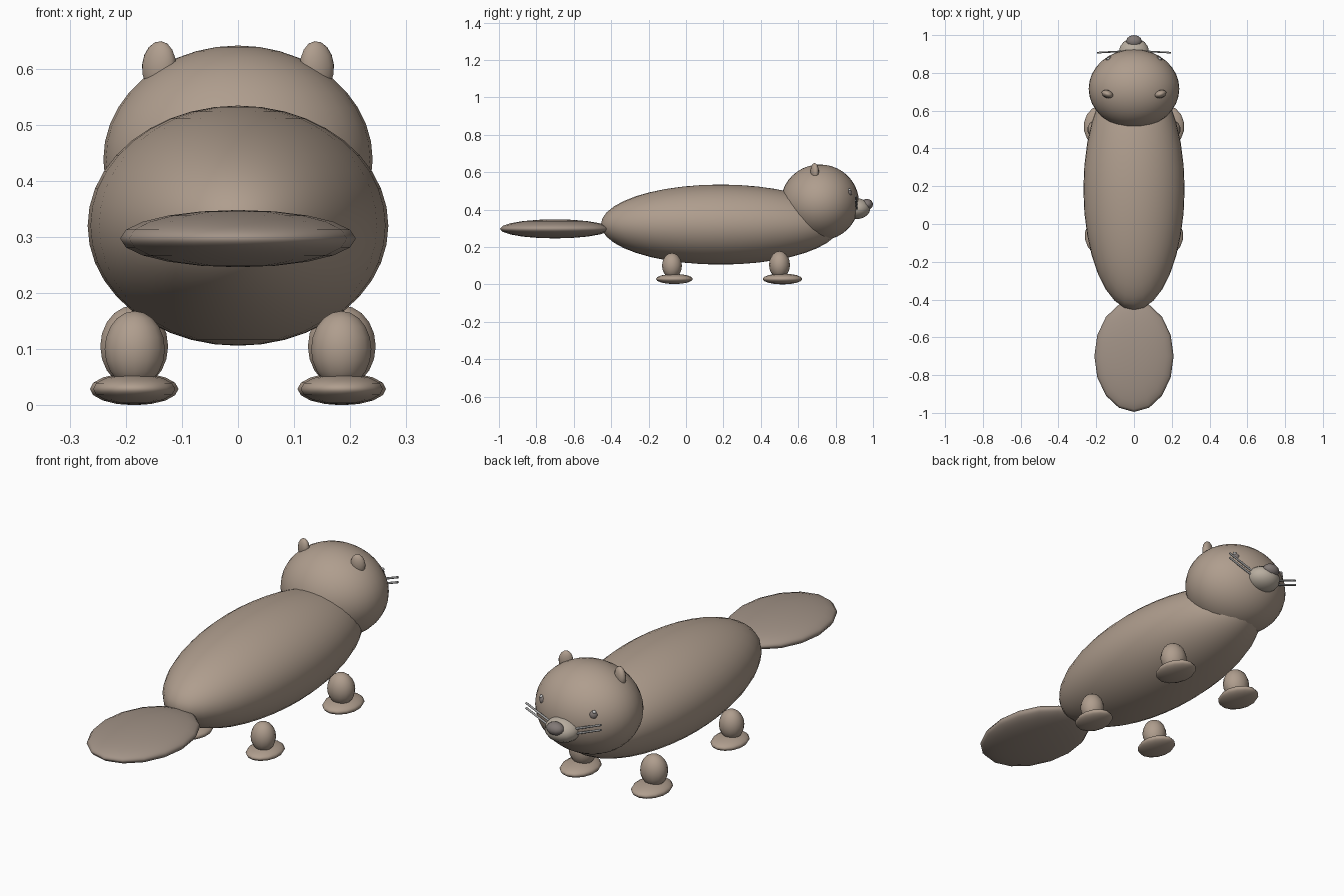
import bpy
import math
from mathutils import Vector

if "Cube" in bpy.data.objects:
    bpy.data.objects.remove(bpy.data.objects["Cube"])


def material(name, rgb):
    m = bpy.data.materials.new(name)
    m.diffuse_color = (*rgb, 1)
    m.use_nodes = True
    m.node_tree.nodes["Principled BSDF"].inputs["Base Color"].default_value = m.diffuse_color
    return m


FUR = material("fur", (0.43, 0.34, 0.27))
TAIL = material("tail_skin", (0.36, 0.29, 0.24))
PALE = material("pale_fur", (0.48, 0.42, 0.35))
DARK = material("dark_grey", (0.22, 0.19, 0.18))
WHITE = material("white", (0.9, 0.9, 0.9))
WHISKER = material("whisker_grey", (0.35, 0.35, 0.35))


def finish(ob, name, mat):
    ob.name = name
    ob.data.materials.append(mat)
    bpy.ops.object.shade_smooth()
    return ob


def ball(name, loc, radii, mat, seg=16, rings=10, rot=(0, 0, 0)):
    bpy.ops.mesh.primitive_uv_sphere_add(segments=seg, ring_count=rings, radius=1,
                                         location=loc, rotation=rot)
    ob = bpy.context.object
    ob.scale = radii
    return finish(ob, name, mat)


def rod(name, a, b, r, mat):
    a, b = Vector(a), Vector(b)
    bpy.ops.mesh.primitive_cylinder_add(vertices=6, radius=r, depth=(b - a).length,
                                        location=(a + b) / 2)
    ob = bpy.context.object
    ob.rotation_euler = (b - a).to_track_quat('Z', 'Y').to_euler()
    ob.name = name
    ob.data.materials.append(mat)
    bpy.ops.object.shade_smooth_by_angle(angle=math.radians(61))


# Trunk, head and paddle tail
ball("body", (0, 0.185, 0.32), (0.268, 0.64, 0.214), FUR, 32, 20)
ball("head", (0, 0.716, 0.438), (0.24, 0.209, 0.203), FUR, 32, 20)
ball("tail", (0, -0.70, 0.297), (0.21, 0.295, 0.051), TAIL)

# Muzzle and nose
ball("muzzle", (0, 0.91, 0.405), (0.08, 0.075, 0.056), PALE)
ball("nose", (0, 0.967, 0.428), (0.042, 0.033, 0.029), DARK, 12, 8)

for side, s in (("left", -1), ("right", 1)):
    # Face details
    ball(f"ear_{side}", (s * 0.141, 0.688, 0.604), (0.032, 0.021, 0.045), FUR, 12, 8,
         (0, s * -0.1, s * math.radians(20)))
    ball(f"eye_{side}", (s * 0.127, 0.868, 0.49), (0.022, 0.02, 0.022), DARK, 12, 8)
    ball(f"eye_glint_{side}", (s * 0.137, 0.875, 0.506), (0.008, 0.008, 0.008), WHITE, 8, 6)
    for i, z in enumerate((0.395, 0.418)):
        rod(f"whisker_{side}_{i + 1}", (s * 0.05, 0.915, z),
            (s * 0.195, 0.907, z + 0.055), 0.005, WHISKER)

    # Legs and flat feet
    ball(f"tail_end_leg_{side}", (s * 0.184, -0.075, 0.1), (0.055, 0.053, 0.068), FUR, 14, 10)
    ball(f"tail_end_foot_{side}", (s * 0.185, -0.062, 0.029), (0.075, 0.099, 0.027), FUR, 14, 8)
    ball(f"head_end_leg_{side}", (s * 0.185, 0.5, 0.105), (0.062, 0.056, 0.073), FUR, 14, 10)
    ball(f"head_end_foot_{side}", (s * 0.185, 0.516, 0.029), (0.081, 0.106, 0.029), FUR, 14, 8)
